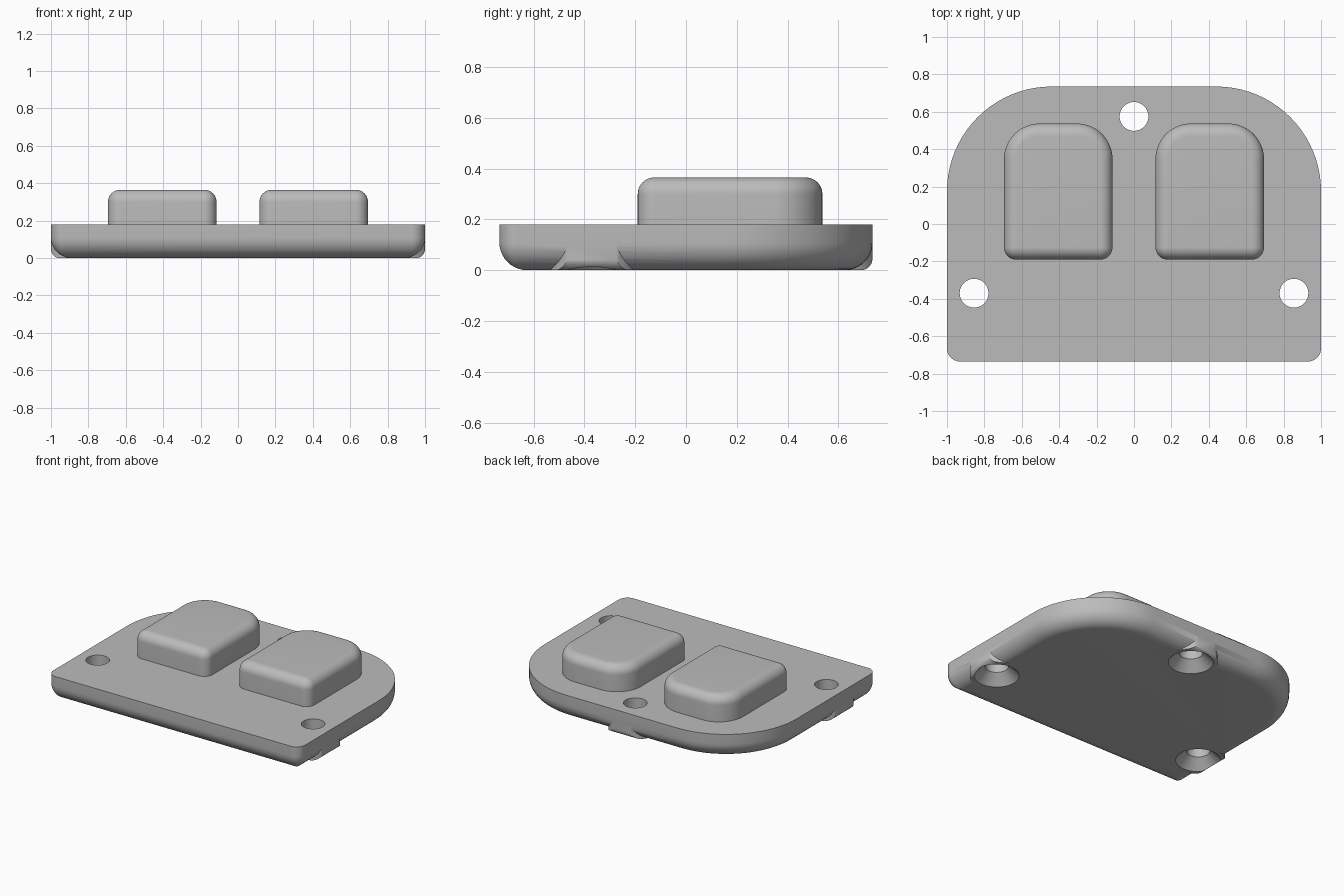
import bpy, bmesh, math

if "Cube" in bpy.data.objects:
    bpy.data.objects.remove(bpy.data.objects["Cube"])

grey = bpy.data.materials.new("plain grey")
grey.use_nodes = True
COLOUR = (0.5, 0.5, 0.5, 1)
grey.diffuse_color = COLOUR
grey.node_tree.nodes["Principled BSDF"].inputs["Base Color"].default_value = COLOUR


def outline(x0, x1, y0, y1, r_front, r_back, inset, steps=20):
    """Rounded rectangle, shrunk by inset, with its own front and back corner radius."""
    x0, x1, y0, y1 = x0 + inset, x1 - inset, y0 + inset, y1 - inset
    rf, rb = max(r_front - inset, 0.003), max(r_back - inset, 0.003)
    corners = [(x1 - rb, y1 - rb, rb), (x0 + rb, y1 - rb, rb),
               (x0 + rf, y0 + rf, rf), (x1 - rf, y0 + rf, rf)]
    return [(cx + r * math.cos(a), cy + r * math.sin(a))
            for q, (cx, cy, r) in enumerate(corners)
            for a in [(q + i / steps) * math.pi / 2 for i in range(steps + 1)]]


def make_object(name, bm):
    bmesh.ops.recalc_face_normals(bm, faces=bm.faces)
    mesh = bpy.data.meshes.new(name)
    bm.to_mesh(mesh)
    bm.free()
    mesh.materials.append(grey)
    obj = bpy.data.objects.new(name, mesh)
    bpy.context.collection.objects.link(obj)
    return obj


def loft(name, rings):
    """Skin a stack of equal-length rings of 3D points and cap both ends."""
    bm = bmesh.new()
    loops = [[bm.verts.new(p) for p in ring] for ring in rings]
    n = len(loops[0])
    for a, b in zip(loops, loops[1:]):
        for i in range(n):
            bm.faces.new((a[i], a[(i + 1) % n], b[(i + 1) % n], b[i]))
    bm.faces.new(loops[0])
    bm.faces.new(loops[-1])
    return make_object(name, bm)


def pad(name, shape, z_flat, z_round, fillet, steps=10):
    """Slab with a sharp rim at z_flat and a filleted rim at z_round."""
    toward = 1 if z_round > z_flat else -1
    levels = [(0, z_flat)]
    for i in range(steps + 1):
        a = i / steps * math.pi / 2
        levels.append((fillet * (1 - math.cos(a)),
                       z_round - toward * fillet * (1 - math.sin(a))))
    return loft(name, [[(x, y, z) for x, y in outline(*shape, inset)]
                       for inset, z in levels])


def turned(name, centre, profile, sides=48):
    """Round solid from (radius, height) pairs."""
    return loft(name, [[(centre[0] + r * math.cos(t), centre[1] + r * math.sin(t), z)
                        for t in [2 * math.pi * i / sides for i in range(sides)]]
                       for r, z in profile])


def boolean(target, tool, operation):
    mod = target.modifiers.new(operation.lower(), "BOOLEAN")
    mod.operation, mod.solver, mod.object = operation, "EXACT", tool
    bpy.context.view_layer.objects.active = target
    bpy.ops.object.modifier_apply(modifier=mod.name)
    bpy.data.objects.remove(tool)


# Base plate, large arcs at the back, filleted underside
plate = pad("base_plate", (-1, 1, -0.735, 0.735, 0.07, 0.56), 0.18, 0, 0.11)

# Bosses around the screw holes, following the plate outline, then the countersunk holes
holes = [(-0.855, -0.37), (0.855, -0.37), (0, 0.575)]
for centre in holes:
    boss = pad("boss", (-0.999, 0.999, -0.734, 0.734, 0.07, 0.56), 0.13, 0, 0.045)
    boolean(boss, turned("boss_limit", centre, [(0.175, -0.1), (0.175, 0.3)]), "INTERSECT")
    boolean(plate, boss, "UNION")
for centre in holes:
    cutter = turned("hole_cutter", centre,
                    [(0.157, -0.01), (0.077, 0.07), (0.077, 0.3)])
    boolean(plate, cutter, "DIFFERENCE")

# Two raised blocks on top
blocks = [pad(side + "_block", (cx - 0.29, cx + 0.29, -0.19, 0.537, 0.065, 0.19),
              0.17, 0.365, 0.065)
          for side, cx in (("left", 0.405), ("right", -0.405))]

# Smooth shading with crisp rims
bpy.ops.object.select_all(action="DESELECT")
for obj in [plate] + blocks:
    obj.select_set(True)
bpy.context.view_layer.objects.active = plate
bpy.ops.object.shade_smooth_by_angle(angle=math.radians(35))
